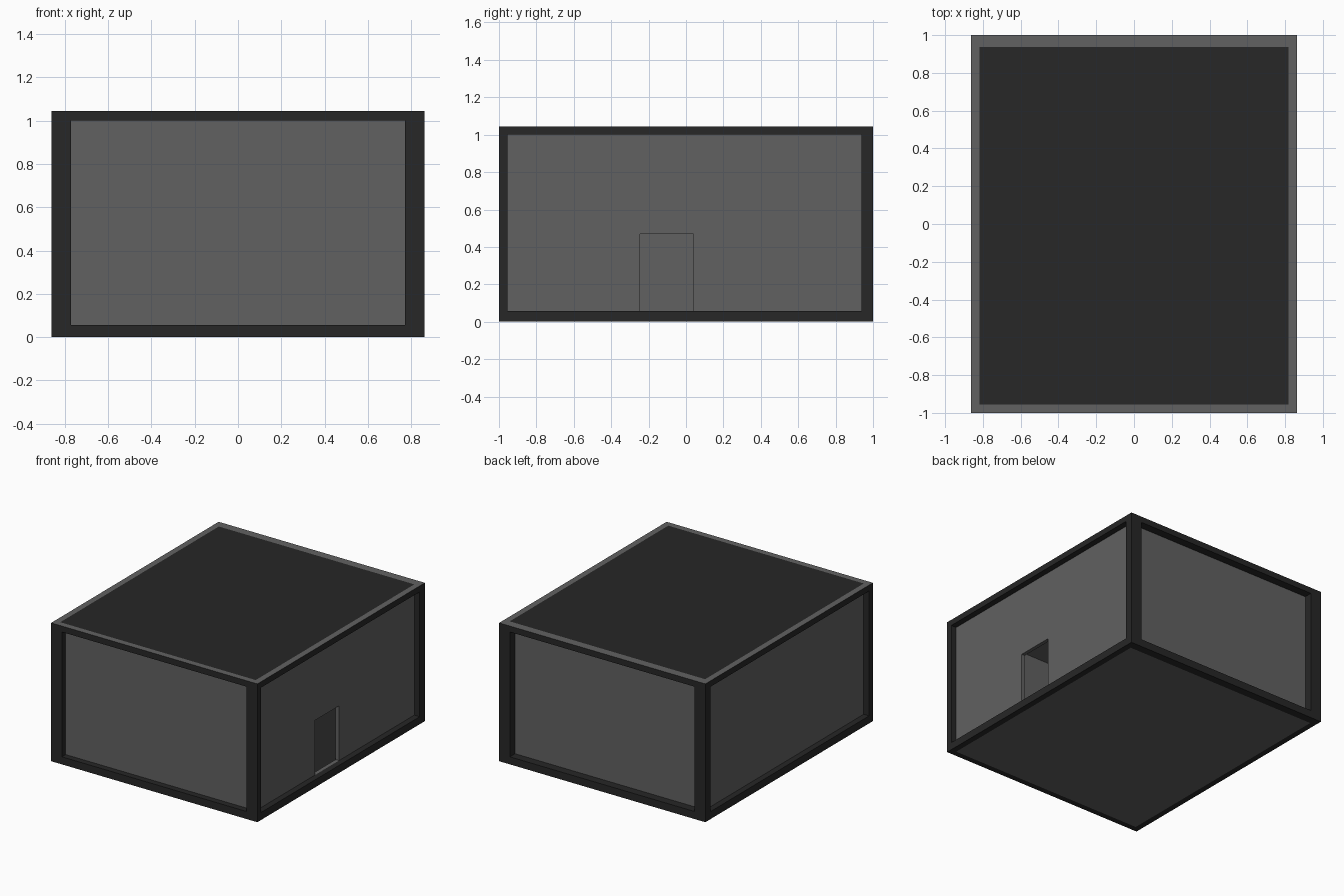
import bpy, bmesh
from mathutils import Vector

if "Cube" in bpy.data.objects:
    bpy.data.objects.remove(bpy.data.objects["Cube"])


def material(name, v):
    m = bpy.data.materials.new(name)
    m.diffuse_color = (v, v, v, 1)
    m.use_nodes = True
    m.node_tree.nodes["Principled BSDF"].inputs["Base Color"].default_value = m.diffuse_color
    return m


GREY = material("mid_grey", 0.12)
DARK = material("dark_grey", 0.02)

# Outer size, and the inner core that the frame wraps around
X, Y0, Y1, H = 0.862, -1.0, 1.0, 1.045
CX, CY0, CY1 = 0.817, -0.955, 0.938
Z0, Z1 = 0.057, 1.0          # panel bottom and top
POST = 0.09                  # corner post width
T = 0.028                    # wall thickness


def prism(name, points, extrude, mat, up=None, down=None):
    """Extrude a flat outline; up / down recolour the top and bottom faces."""
    bm = bmesh.new()
    face = bm.faces.new([bm.verts.new(p) for p in points])
    out = bmesh.ops.extrude_face_region(bm, geom=[face])
    verts = [v for v in out["geom"] if isinstance(v, bmesh.types.BMVert)]
    bmesh.ops.translate(bm, verts=verts, vec=Vector(extrude))
    bmesh.ops.recalc_face_normals(bm, faces=bm.faces)
    me = bpy.data.meshes.new(name)
    for m in (mat, up or mat, down or mat):
        me.materials.append(m)
    for f in bm.faces:
        f.material_index = 1 if f.normal.z > 0.5 else 2 if f.normal.z < -0.5 else 0
    bm.to_mesh(me)
    bm.free()
    ob = bpy.data.objects.new(name, me)
    bpy.context.collection.objects.link(ob)
    return ob


def box(name, x0, x1, y0, y1, z0, z1, mat, up=None, down=None):
    pts = [(x0, y0, z0), (x1, y0, z0), (x1, y1, z0), (x0, y1, z0)]
    return prism(name, pts, (0, 0, z1 - z0), mat, up, down)


# Floor slab and roof slab
box("floor", -CX, CX, CY0, CY1, 0, Z0 - 0.005, DARK, down=GREY)
box("roof", -CX, CX, CY0, CY1, Z1, H, DARK, down=GREY)

# Frame: front and back posts with beams, then the side beams
for end, y0, y1 in (("front", Y0, CY0), ("back", CY1, Y1)):
    for side, x0, x1 in (("left", -X, -X + POST), ("right", X - POST, X)):
        box(f"{end}_{side}_post", x0, x1, y0, y1, Z0, Z1, DARK)
    box(f"{end}_bottom_beam", -X, X, y0, y1, 0, Z0, DARK)
    box(f"{end}_top_beam", -X, X, y0, y1, Z1, H, DARK, up=GREY)
for side, x0, x1 in (("left", -X, -CX), ("right", CX, X)):
    box(f"{side}_bottom_beam", x0, x1, CY0, CY1, 0, Z0, DARK)
    box(f"{side}_top_beam", x0, x1, CY0, CY1, Z1, H, DARK, up=GREY)

# Plain wall panels
box("front_wall", -CX, CX, CY0, CY0 + T, Z0, Z1, GREY)
box("back_wall", -CX, CX, CY1 - T, CY1, Z0, Z1, GREY)
box("left_wall", -CX, -CX + T, CY0 + T, CY1 - T, Z0, Z1, GREY)

# Right wall with a doorway, and its light sill
D0, D1, DZ = -0.245, 0.04, 0.47
ya, yb = CY0 + T, CY1 - T
outline = [(ya, Z0), (D0, Z0), (D0, DZ), (D1, DZ), (D1, Z0), (yb, Z0), (yb, Z1), (ya, Z1)]
prism("right_wall", [(CX, y, z) for y, z in outline], (-T, 0, 0), GREY)
box("door_sill", CX - T, CX, D0, D1, Z0 - 0.005, Z0, GREY)
